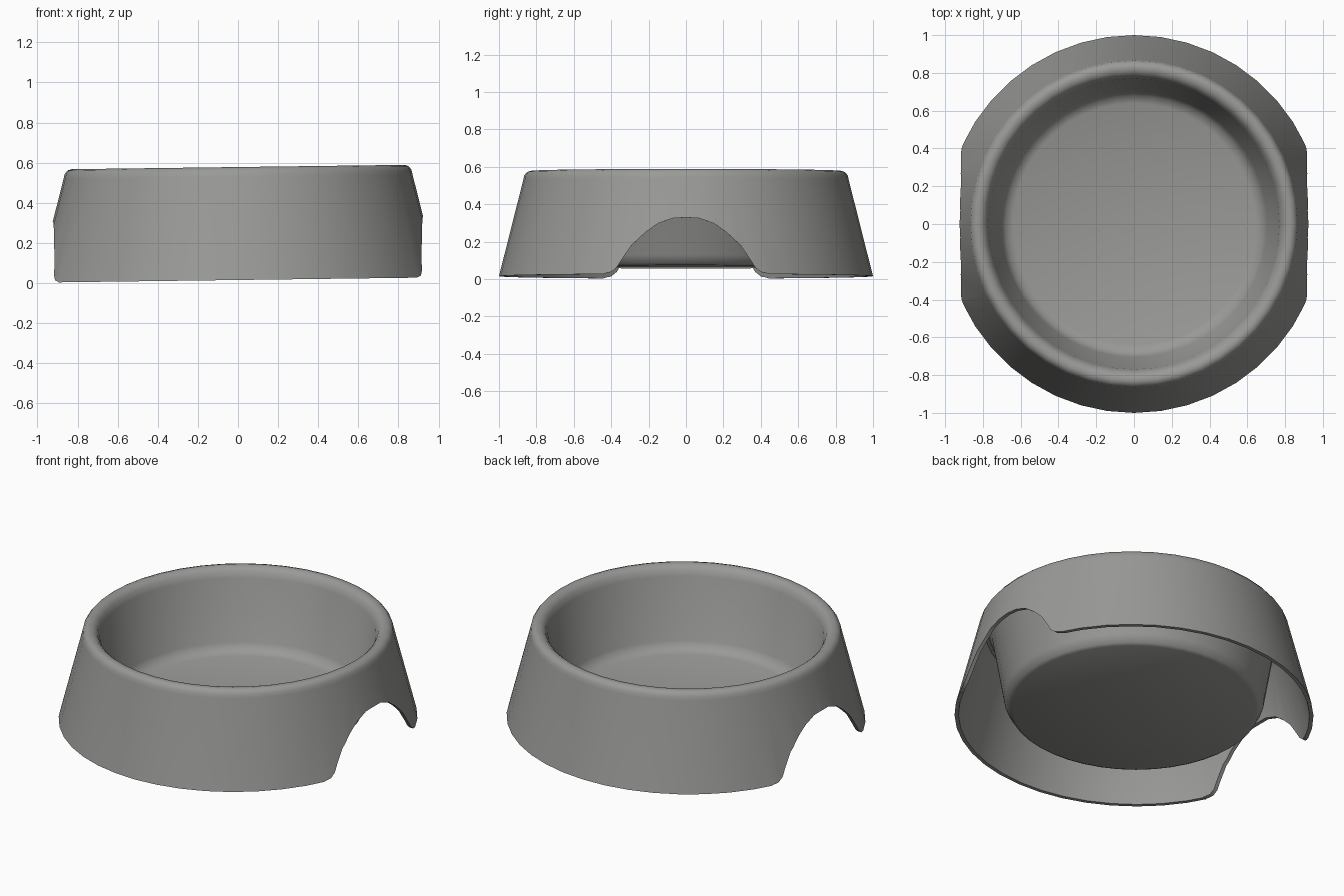
import bpy, bmesh, math
from mathutils import Matrix

cube = bpy.data.objects.get("Cube")
if cube:
    bpy.data.objects.remove(cube, do_unlink=True)

BASE, TOP, SEGMENTS = 0.015, 0.578, 44
TILT = 0.013  # slight lean of the whole bowl, higher on +x

grey = bpy.data.materials.new("warm grey plastic")
grey.use_nodes = True
colour = (0.32, 0.32, 0.31, 1)
grey.diffuse_color = colour
grey.node_tree.nodes["Principled BSDF"].inputs["Base Color"].default_value = colour


def make_object(name, bm):
    bmesh.ops.recalc_face_normals(bm, faces=bm.faces)
    mesh = bpy.data.meshes.new(name)
    bm.to_mesh(mesh)
    bm.free()
    mesh.materials.append(grey)
    obj = bpy.data.objects.new(name, mesh)
    bpy.context.collection.objects.link(obj)
    return obj


def lathe(name, profile):
    bm = bmesh.new()
    verts = [bm.verts.new((r, 0, z)) for r, z in profile]
    edges = [bm.edges.new(pair) for pair in zip(verts, verts[1:])]
    bmesh.ops.spin(bm, geom=verts + edges, cent=(0, 0, 0), axis=(0, 0, 1),
                   angle=math.tau, steps=SEGMENTS, use_duplicate=False)
    bmesh.ops.remove_doubles(bm, verts=bm.verts, dist=0.0005)
    return make_object(name, bm)


# Double-walled bowl: dish floor, inner wall, rounded rim, flared skirt, hollow underside
bowl = lathe("bowl", [
    (0, 0.1), (0.64, 0.1), (0.68, 0.115), (0.705, 0.155),
    (0.77, 0.52), (0.785, 0.555), (0.805, 0.573), (0.83, TOP),
    (0.85, 0.572), (0.865, 0.553), (0.87, 0.53),
    (1.0, BASE), (0.978, BASE),
    (0.848, 0.53), (0.83, 0.55), (0.81, 0.55), (0.792, 0.52),
    (0.725, 0.12), (0.70, 0.075), (0.68, 0.065), (0, 0.065),
])


# Hand-hold arches cut through the skirt on both sides
half_arch = [(0.46, -0.05), (0.44, 0.017), (0.40, 0.026), (0.37, 0.05), (0.345, 0.09),
             (0.29, 0.17), (0.22, 0.235), (0.15, 0.285), (0.07, 0.313)]
arch = half_arch + [(0, 0.317)] + [(-y, z) for y, z in reversed(half_arch)]

for side, sign in (("left", 1), ("right", -1)):
    bm = bmesh.new()
    face = bm.faces.new([bm.verts.new((sign * 0.81, y, z)) for y, z in arch])
    out = bmesh.ops.extrude_face_region(bm, geom=[face])
    moved = [g for g in out["geom"] if isinstance(g, bmesh.types.BMVert)]
    bmesh.ops.translate(bm, verts=moved, vec=(sign * 0.3, 0, 0))
    if not any(len(f.verts) == len(arch) and abs(f.calc_center_median().x) < 0.9
               for f in bm.faces):
        bm.faces.new([v for v in bm.verts if v not in moved])
    cutter = make_object(side + "_arch_cutter", bm)
    cutter.hide_render = True
    cut = bowl.modifiers.new(side + " arch", "BOOLEAN")
    cut.operation, cut.solver, cut.object = "DIFFERENCE", "EXACT", cutter

# Bake the cuts, then remove the cutters
bpy.context.view_layer.objects.active = bowl
bowl.select_set(True)
for name in [m.name for m in bowl.modifiers]:
    cutter = bowl.modifiers[name].object
    bpy.ops.object.modifier_apply(modifier=name)
    bpy.data.objects.remove(cutter, do_unlink=True)

# Slight lean, then smooth shading with crisp cut edges
lean = Matrix.Identity(4)
lean[2][0] = TILT
bowl.data.transform(lean)
bpy.ops.object.shade_smooth_by_angle(angle=math.radians(40))
